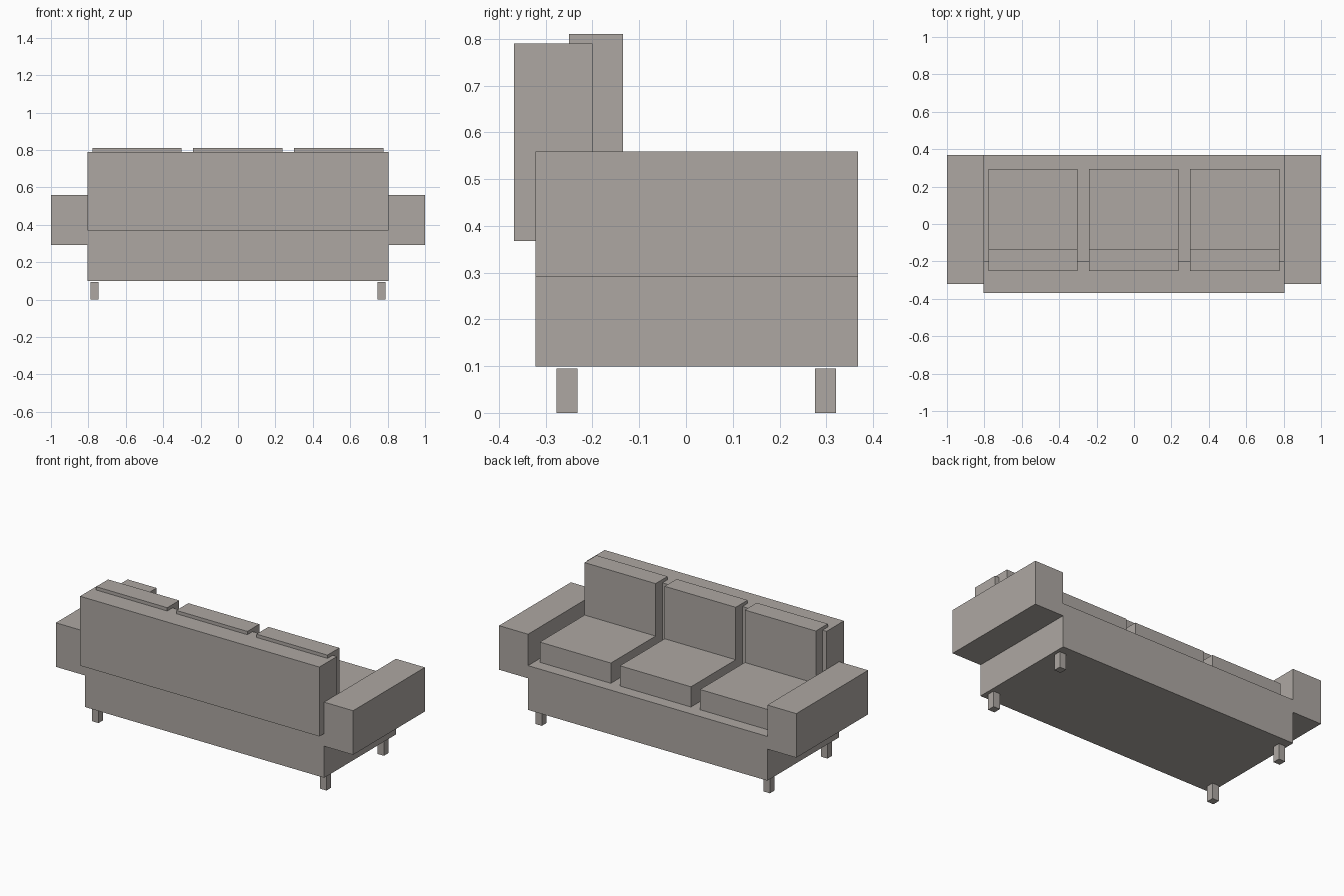
import bpy

if "Cube" in bpy.data.objects:
    bpy.data.objects.remove(bpy.data.objects["Cube"])

# Single upholstery colour
fabric = bpy.data.materials.new("warm_grey_fabric")
fabric.diffuse_color = (0.42, 0.39, 0.365, 1.0)
fabric.use_nodes = True
fabric.node_tree.nodes["Principled BSDF"].inputs["Base Color"].default_value = fabric.diffuse_color


def box(name, x, y, z):
    """Box spanning the given (min, max) ranges."""
    bpy.ops.mesh.primitive_cube_add(size=1)
    ob = bpy.context.object
    ob.name = name
    for v in ob.data.vertices:
        v.co = [r[0] if c < 0 else r[1] for c, r in zip(v.co, (x, y, z))]
    ob.data.materials.append(fabric)
    return ob


# Frame and backrest
box("seat_base", (-0.805, 0.805), (-0.322, 0.368), (0.099, 0.368))
box("backrest", (-0.805, 0.805), (-0.368, -0.2), (0.368, 0.79))

# Arms and legs, mirrored left and right
for side, s in (("left", -1), ("right", 1)):
    box(side + "_arm", sorted((s * 0.805, s * 1.0)), (-0.322, 0.368), (0.291, 0.559))
    for end, y in (("back", -0.277), ("front", 0.276)):
        box(f"{side}_{end}_leg", sorted((s * 0.745, s * 0.789)),
            (y, y + 0.045), (0.0, 0.095))

# Three seat cushions, each with a back cushion
for i, cx in enumerate((-0.54, -0.001, 0.538), 1):
    x = (cx - 0.239, cx + 0.239)
    box(f"seat_cushion_{i}", x, (-0.25, 0.295), (0.368, 0.491))
    box(f"back_cushion_{i}", x, (-0.25, -0.135), (0.491, 0.81))
